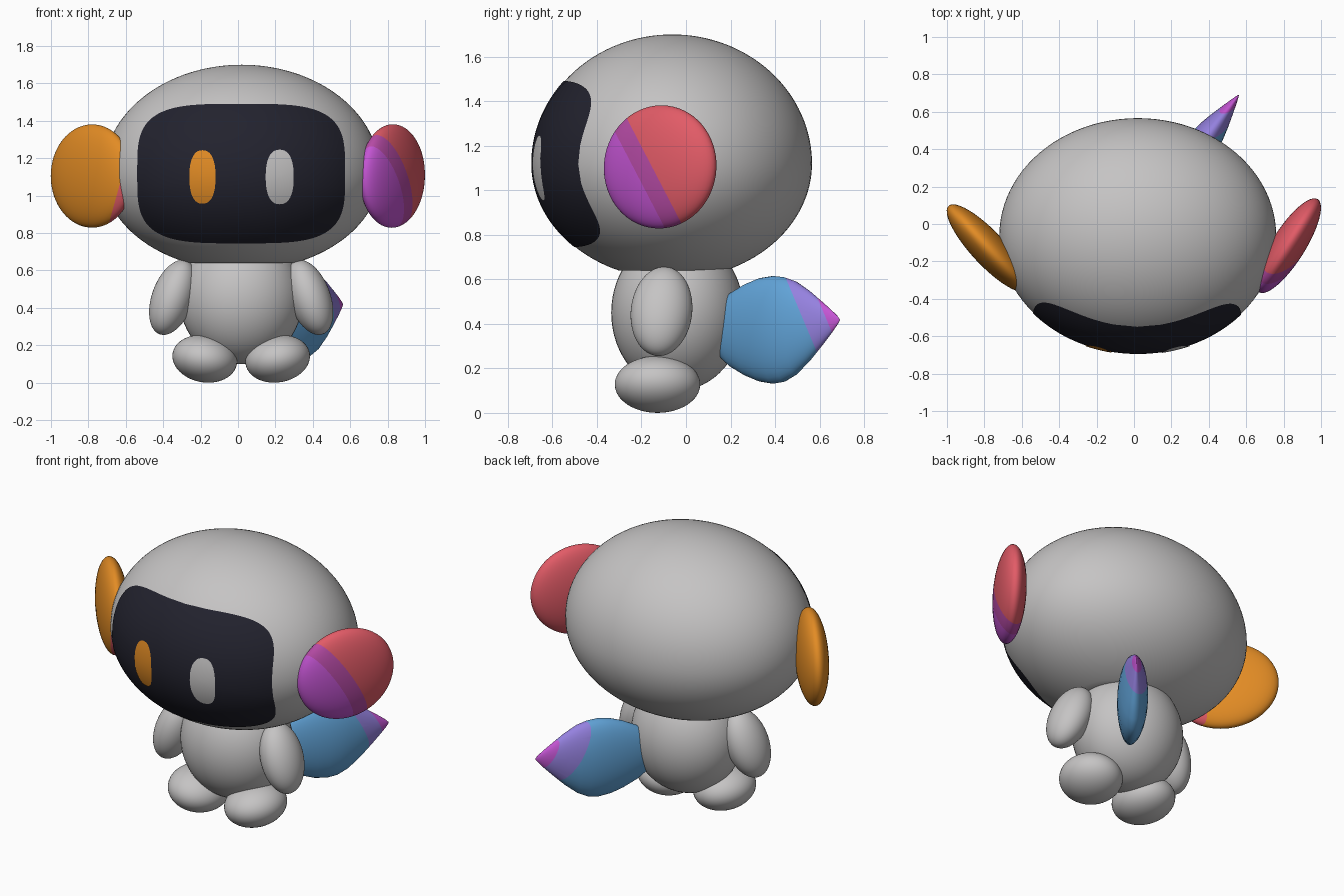
import bpy, bmesh, math
from mathutils import Matrix, Vector, Euler

if "Cube" in bpy.data.objects:
    bpy.data.objects.remove(bpy.data.objects["Cube"])

# ---- colours ----
COLOURS = {
    "light_grey": (0.56, 0.55, 0.55), "screen_black": (0.016, 0.016, 0.027),
    "orange": (0.76, 0.26, 0.018), "red": (0.76, 0.105, 0.135),
    "blue": (0.12, 0.37, 0.69), "violet": (0.30, 0.22, 0.74),
    "magenta": (0.55, 0.09, 0.65), "plum": (0.47, 0.07, 0.38),
}
MATS = {}
for key, rgb in COLOURS.items():
    MATS[key] = bpy.data.materials.new(key)
    MATS[key].diffuse_color = (*rgb, 1)


def finish(bm, name, colours, cuts=()):
    """cuts: (plane point, plane normal); each cut passed raises the colour index."""
    for co, no in cuts:
        bmesh.ops.bisect_plane(bm, geom=bm.verts[:] + bm.edges[:] + bm.faces[:],
                               plane_co=co, plane_no=no, dist=1e-5)
    for f in bm.faces:
        f.smooth = True
        c = f.calc_center_median()
        f.material_index = sum((c - Vector(co)).dot(Vector(no)) > 0 for co, no in cuts)
    mesh = bpy.data.meshes.new(name)
    bm.to_mesh(mesh)
    bm.free()
    for c in colours:
        mesh.materials.append(MATS[c])
    obj = bpy.data.objects.new(name, mesh)
    bpy.context.collection.objects.link(obj)
    return obj


def ellipsoid(name, loc, radii, rot=(0, 0, 0), colours=("light_grey",), cuts=()):
    bm = bmesh.new()
    bmesh.ops.create_uvsphere(bm, u_segments=48, v_segments=32, radius=1)
    euler = Euler([math.radians(a) for a in rot])
    bm.transform(Matrix.LocRotScale(Vector(loc), euler, Vector(radii)))
    finish(bm, name, colours, cuts)


# ---- head: dome with a shallower, flattened underside ----
HX, HY, HZ = 0.02, -0.062, 1.12
RX, RY, R_TOP, R_LOW, FLAT = 0.74, 0.628, 0.58, 0.52, 0.64

bm = bmesh.new()
bmesh.ops.create_uvsphere(bm, u_segments=96, v_segments=64, radius=1)
for v in bm.verts:
    x, y, z = v.co
    z = HZ + z * (R_TOP if z > 0 else R_LOW)
    v.co = (HX + x * RX, HY + y * RY, max(z, FLAT))
finish(bm, "head", ["light_grey"])


def head_front(x, z):
    dz = (z - HZ) / (R_TOP if z > HZ else R_LOW)
    return HY - RY * math.sqrt(max(0, 1 - ((x - HX) / RX) ** 2 - dz * dz))


# ---- face screen and eyes: rounded plates wrapped on the head ----
def plate(name, cx, cz, w, h, power, lift, colour, rings=20, n=96):
    bm = bmesh.new()

    def point(r, a):
        c, s = math.cos(a), math.sin(a)
        x = cx + r * w * math.copysign(abs(c) ** (2 / power), c)
        z = cz + r * h * math.copysign(abs(s) ** (2 / power), s)
        return bm.verts.new((x, head_front(x, z) - lift, z))

    centre = point(0, 0)
    prev = None
    for k in range(1, rings + 1):
        ring = [point(k / rings, 2 * math.pi * i / n) for i in range(n)]
        for i in range(n):
            j = (i + 1) % n
            if prev:
                bm.faces.new((prev[i], ring[i], ring[j], prev[j]))
            else:
                bm.faces.new((centre, ring[i], ring[j]))
        prev = ring
    finish(bm, name, [colour])


plate("face_screen", 0.017, 1.118, 0.556, 0.373, 3.7, 0.005, "screen_black")
plate("left_eye", -0.19, 1.10, 0.07, 0.143, 2.4, 0.009, "orange", 8, 48)
plate("right_eye", 0.223, 1.10, 0.075, 0.146, 2.4, 0.009, "light_grey", 8, 48)

# ---- ears: flat swept-back discs with diagonal colour bands ----
ellipsoid("left_ear", (-0.78, -0.13, 1.105), (0.31, 0.09, 0.276), (0, 0, 133),
          ("orange", "red"), [((-0.677, 0, 0.9), (1, 0, -0.28))])
band = (0, 1, 0.52)
ellipsoid("right_ear", (0.825, -0.116, 1.105), (0.295, 0.09, 0.276), (0, -10, 57.7),
          ("magenta", "plum", "red"),
          [((0, -0.235, 1.1), band), ((0, -0.15, 1.1), band)])

# ---- body, arms and feet ----
MID = 0.017
ellipsoid("body", (MID, -0.038, 0.45), (0.33, 0.298, 0.35))
for side, label in ((-1, "left"), (1, "right")):
    ellipsoid(label + "_arm", (MID + side * 0.365, -0.11, 0.456),
              (0.112, 0.138, 0.21), (-6, -side * 20, 0))
    ellipsoid(label + "_foot", (MID + side * 0.195, -0.128, 0.128),
              (0.174, 0.192, 0.126), (0, -side * 10, 0))

# ---- tail: flattened leaf with a pointed, banded tip ----
PROFILE = [(0.10, 0.03), (0.13, 0.10), (0.20, 0.165), (0.27, 0.207), (0.33, 0.232),
           (0.39, 0.242), (0.44, 0.235), (0.49, 0.211), (0.55, 0.160), (0.61, 0.098),
           (0.65, 0.055), (0.678, 0.022), (0.69, 0.004)]
bm = bmesh.new()
N = 40
across = Vector((0.8, -0.6, 0))
prev = None
for y, half in PROFILE:
    rise = 0.373 + 0.045 * max(0, (y - 0.42) / 0.27) ** 1.3
    centre = Vector((0.56 - (0.69 - y) * 0.74, y, rise))
    ring = []
    for i in range(N):
        a = 2 * math.pi * i / N
        ring.append(bm.verts.new(centre + across * (0.36 * half * math.cos(a))
                                 + Vector((0, 0, half * math.sin(a)))))
    if prev:
        for i in range(N):
            j = (i + 1) % N
            bm.faces.new((prev[i], prev[j], ring[j], ring[i]))
    else:
        bm.faces.new(ring)
    prev = ring
bm.faces.new(prev)
bmesh.ops.recalc_face_normals(bm, faces=bm.faces[:])
slant = (0, 1, 0.42)
finish(bm, "tail", ["blue", "violet", "magenta"],
       [((0, 0.545, 0.375), slant), ((0, 0.65, 0.375), slant)])

for m in bpy.data.materials:
    if m.users and not m.is_grease_pencil:
        m.use_nodes = True
        m.node_tree.nodes["Principled BSDF"].inputs["Base Color"].default_value = m.diffuse_color
